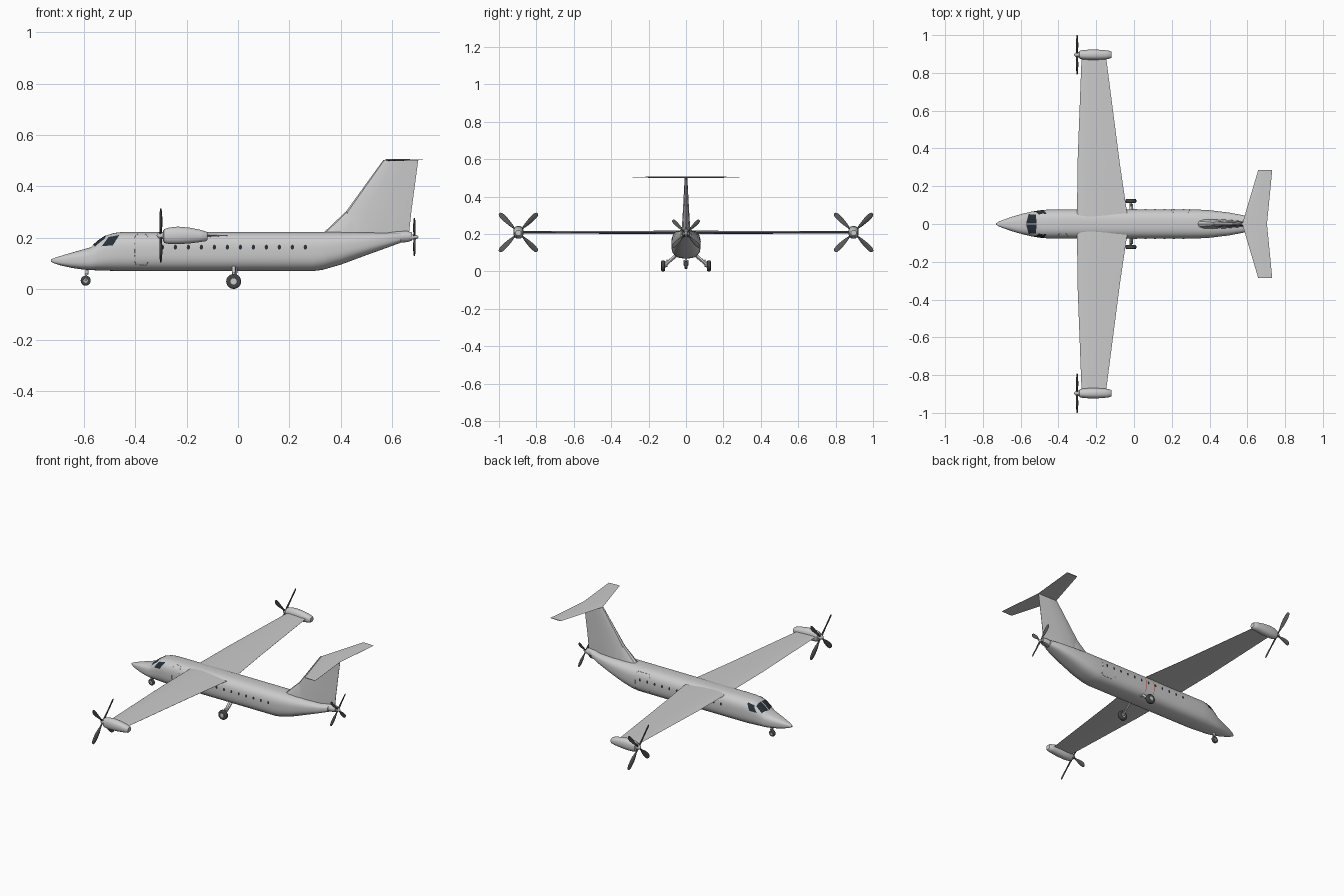
import bpy, bmesh, math
from mathutils import Vector
from mathutils.bvhtree import BVHTree

if "Cube" in bpy.data.objects:
    bpy.data.objects.remove(bpy.data.objects["Cube"])


def mat(name, col):
    m = bpy.data.materials.new(name)
    m.diffuse_color = (*col, 1)
    m.use_nodes = True
    m.node_tree.nodes["Principled BSDF"].inputs["Base Color"].default_value = m.diffuse_color
    return m


DARK = mat("dark_glass", (0.02, 0.03, 0.04))
RUBBER = mat("rubber", (0.06, 0.06, 0.06))
BLADE = mat("blade_grey", (0.10, 0.10, 0.10))
RED = mat("red", (0.7, 0.05, 0.03))


def make(name, verts, faces, m=None):
    me = bpy.data.meshes.new(name)
    me.from_pydata([tuple(v) for v in verts], [], faces)
    bm = bmesh.new()
    bm.from_mesh(me)
    bmesh.ops.recalc_face_normals(bm, faces=bm.faces)
    bm.to_mesh(me)
    bm.free()
    ob = bpy.data.objects.new(name, me)
    bpy.context.collection.objects.link(ob)
    if m:
        me.materials.append(m)
    return ob


def skin(name, rings, m=None):
    n = len(rings[0])
    faces = [(i*n+j, i*n+(j+1) % n, (i+1)*n+(j+1) % n, (i+1)*n+j)
             for i in range(len(rings)-1) for j in range(n)]
    faces += [tuple(range(n)), tuple(range((len(rings)-1)*n, len(rings)*n))]
    return make(name, [v for r in rings for v in r], faces, m)


def hull(name, stations, y0=0, e=2.0, n=32, m=None):
    """Loft of rounded sections along x: (x, z low, z high, half width)."""
    rings = []
    for x, lo, hi, w in stations:
        ring = []
        for i in range(n):
            a = 2*math.pi*(i+.5)/n
            c, s = math.cos(a), math.sin(a)
            ring.append((x, y0+w*math.copysign(abs(c)**(2/e), c),
                         (lo+hi)/2+(hi-lo)/2*math.copysign(abs(s)**(2/e), s)))
        rings.append(ring)
    return skin(name, rings, m)


FOIL = [(0, 0), (.03, .3), (.12, .45), (.3, .5), (.6, .36), (1, .03)]


def foil(name, sections, vertical=False):
    """Aerofoil loft: (span, leading x, trailing x, thickness, offset)."""
    rings = []
    for s, le, te, t, o in sections:
        pts = [(le+(te-le)*u, o+t*v) for u, v in FOIL]
        pts += [(le+(te-le)*u, o-t*v) for u, v in FOIL[:0:-1]]
        rings.append([(x, h, s) if vertical else (x, s, h) for x, h in pts])
    return skin(name, rings)


def rod(name, a, b, r, m=None, n=16, bevel=0):
    a, b = Vector(a), Vector(b)
    bpy.ops.mesh.primitive_cylinder_add(vertices=n, radius=r, depth=(b-a).length,
                                        location=(a+b)/2)
    ob = bpy.context.object
    ob.name = name
    ob.rotation_euler = (b-a).to_track_quat('Z', 'Y').to_euler()
    if m:
        ob.data.materials.append(m)
    if bevel:
        md = ob.modifiers.new("round", 'BEVEL')
        md.width, md.segments = bevel, 3
    return ob


# Fuselage
body = hull("fuselage", [
    (-.73, .106, .114, .004), (-.715, .099, .121, .013), (-.69, .091, .129, .023),
    (-.65, .082, .141, .037), (-.61, .076, .152, .049), (-.575, .073, .162, .058),
    (-.545, .072, .188, .065), (-.515, .071, .208, .070), (-.485, .070, .218, .074),
    (-.45, .069, .222, .077), (-.30, .069, .222, .078), (.0, .069, .222, .078),
    (.29, .069, .222, .078), (.33, .074, .222, .077), (.40, .094, .222, .073),
    (.50, .131, .220, .061), (.58, .160, .219, .046), (.635, .180, .219, .028)],
    e=2.8, n=40)
tree = BVHTree.FromPolygons([v.co.copy() for v in body.data.vertices],
                            [tuple(p.vertices) for p in body.data.polygons])


def project(a, b, side, off=.0012):
    """side +1/-1 projects (x,z) from +y/-y; 0 projects (x,y) from above."""
    o, d = ((a, side, b), (0, -side, 0)) if side else ((a, b, 1), (0, 0, -1))
    hit, nor, _, _ = tree.ray_cast(Vector(o), Vector(d))
    return hit - Vector(d)*off


def pane(name, corners, side, m=DARK, k=8):
    p = [Vector(c) for c in corners]
    vs, fs = [], []
    for i in range(k+1):
        for j in range(k+1):
            u, v = i/k, j/k
            q = p[0].lerp(p[1], u).lerp(p[3].lerp(p[2], u), v)
            vs.append(project(q.x, q.y, side, .002))
    for i in range(k):
        for j in range(k):
            a = i*(k+1)+j
            fs.append((a, a+1, a+k+2, a+k+1))
    return make(name, vs, fs, m)


def outline(name, x0, x1, z0, z1, side, r=.014):
    pts = []
    for cx, cz, a0 in ((x1-r, z1-r, 0), (x0+r, z1-r, 90), (x0+r, z0+r, 180), (x1-r, z0+r, 270)):
        for k in range(5):
            a = math.radians(a0+k*22.5)
            pts.append((cx+r*math.cos(a), cz+r*math.sin(a)))
    dense = []
    for (a, b), (c, d) in zip(pts, pts[1:]+pts[:1]):
        dense += [project(a+(c-a)*t/4, b+(d-b)*t/4, side, 0) for t in range(4)]
    cu = bpy.data.curves.new(name, 'CURVE')
    cu.dimensions, cu.bevel_depth, cu.bevel_resolution = '3D', .0009, 0
    sp = cu.splines.new('POLY')
    sp.points.add(len(dense)-1)
    for q, v in zip(sp.points, dense):
        q.co = (*v, 1)
    sp.use_cyclic_u = True
    bpy.context.collection.objects.link(bpy.data.objects.new(name, cu))


# Cockpit glass, cabin windows, doors
for s in (-1, 1):
    pane("windshield", [(-.571, .003*s), (-.558, .052*s), (-.518, .050*s), (-.517, .003*s)], 0)
    pane("cockpit_side_window", [(-.532, .166), (-.488, .170), (-.463, .210), (-.505, .202)], s)
    for i in range(12):
        x, c = -.295+.0507*i, .163
        w = [project(x+.0065*math.cos(a), c+.0095*math.sin(a), s)
             for a in [k*math.pi/6 for k in range(12)]]
        make("cabin_window", w, [tuple(range(12))], DARK)
outline("front_door", -.402, -.352, .092, .214, -1)
outline("rear_door", .20, .295, .095, .205, 1)
for x in (-.083, -.025):
    pane("warning_stripe", [(x, .10), (x+.003, .10), (x+.003, .19), (x, .19)], 1, RED, 5)

# Wing and tail
foil("wing", [(-.90, -.277, -.15, .011, .209), (-.32, -.299, -.075, .016, .208),
              (0, -.302, -.028, .020, .208), (.32, -.299, -.075, .016, .208),
              (.90, -.277, -.15, .011, .209)])
foil("fin", [(.19, .375, .655, .050, 0), (.225, .40, .668, .046, 0),
             (.30, .42, .676, .036, 0), (.503, .567, .703, .014, 0)], True)
foil("dorsal_fillet", [(.20, .315, .60, .056, 0), (.222, .337, .60, .050, 0),
                       (.30, .419, .60, .026, 0)], True)
foil("tailplane", [(-.287, .658, .732, .004, .503), (0, .573, .704, .009, .503),
                   (.287, .658, .732, .004, .503)])


def propeller(name, x, y, z, r, w, face):
    """Four paddle blades in an X, with a spinner pointing along face*x."""
    prof = [(.08, .25), (.25, .35), (.45, .8), (.65, 1), (.85, .98), (.95, .8), (1, .35)]
    for k in range(4):
        a = math.pi/4+k*math.pi/2
        rad = Vector((0, math.cos(a), math.sin(a)))
        tan = Vector((0, -math.sin(a), math.cos(a)))
        rings = []
        for t, c in prof:
            pitch = math.radians(38-26*t)
            ch = tan*math.cos(pitch)+Vector((math.sin(pitch), 0, 0))
            nn = rad.cross(ch)
            o = Vector((x, y, z))+rad*r*t
            th = .0045*(1.15-t)+.0008
            rings.append([o+ch*(w/2*c*math.cos(b))+nn*(th*math.sin(b))
                          for b in [j*math.pi/4 for j in range(8)]])
        skin(name+"_blade", rings, BLADE)
    h = .10*r
    prof = [(-.012, 1), (.002, 1), (.009, .75), (.014, .4), (.016, .08)]
    hull(name+"_spinner", [(x+face*d, z-h*q, z+h*q, h*q) for d, q in prof], y, n=20)


# Wingtip nacelles and propellers
for s in (-1, 1):
    hull("nacelle", [(-.292, .187, .226, .015), (-.288, .179, .233, .021),
                     (-.27, .175, .239, .025), (-.235, .174, .243, .0275),
                     (-.19, .177, .239, .027), (-.15, .182, .231, .024),
                     (-.125, .186, .224, .020), (-.119, .191, .219, .015)], .896*s, 2.3, 28)
    propeller("wing_propeller", -.301, .896*s, .208, .144, .029, -1)

# Tail engine
hull("tail_engine", [(.57, .180, .220, .03), (.62, .180, .225, .024), (.66, .182, .226, .022),
                     (.679, .188, .220, .016)], 0, 2, 24)
propeller("tail_propeller", .688, 0, .202, .102, .021, 1)


# Landing gear
def wheel(name, x, y, z, r, w):
    rod(name+"_tyre", (x, y-w/2, z), (x, y+w/2, z), r, RUBBER, 32, w*.3)
    rod(name+"_hub", (x, y-w*.54, z), (x, y+w*.54, z), r*.42, None, 20)


for s in (-1, 1):
    wheel("main_wheel", -.017, .122*s, .029, .029, .021)
    rod("main_leg", (-.017, .05*s, .092), (-.017, .108*s, .038), .007)
    rod("main_axle", (-.017, .10*s, .029), (-.017, .13*s, .029), .005)
    rod("main_brace", (-.004, .05*s, .080), (-.010, .104*s, .034), .0035)
    rod("main_strut", (-.017, .118*s, .029), (-.017, .098*s, .062), .005)
wheel("nose_wheel", -.594, 0, .032, .0195, .015)
rod("nose_leg", (-.590, 0, .056), (-.588, 0, .09), .006)
for s in (-1, 1):
    rod("nose_fork", (-.594, .010*s, .030), (-.591, .010*s, .058), .0025)
rod("nose_fork_bridge", (-.591, -.0125, .057), (-.591, .0125, .057), .004)

# Smooth shading with sharp edges kept
bpy.ops.object.select_all(action='DESELECT')
for ob in bpy.context.collection.objects:
    if ob.type == 'MESH':
        ob.select_set(True)
bpy.context.view_layer.objects.active = body
bpy.ops.object.shade_smooth_by_angle(angle=math.radians(35))
